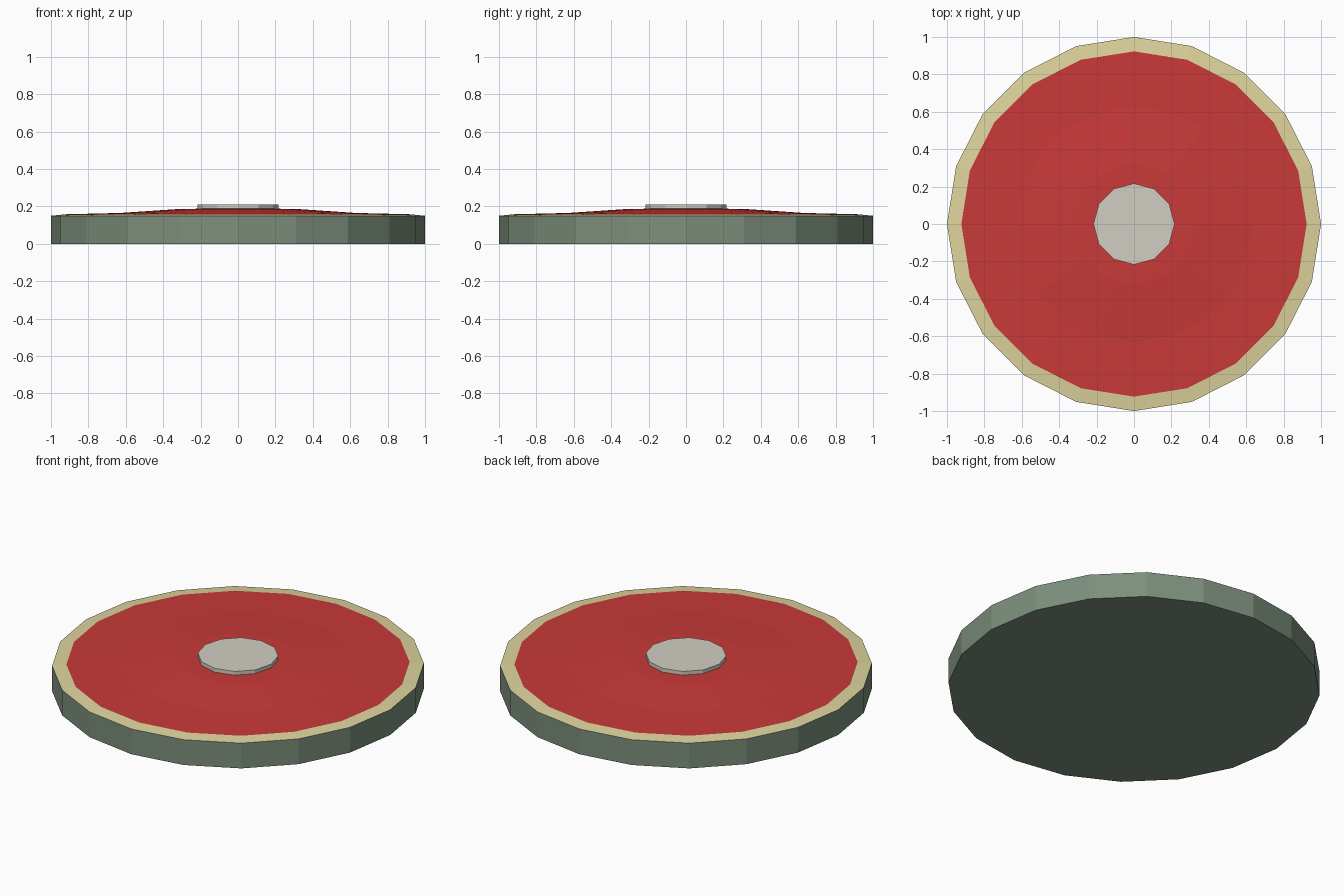
import bpy, bmesh
from math import cos, sin, tau

if "Cube" in bpy.data.objects:
    bpy.data.objects.remove(bpy.data.objects["Cube"])


def material(name, rgb):
    m = bpy.data.materials.new(name)
    # display colour (sRGB) to linear
    m.diffuse_color = (*[(c / 255) ** 2.2 for c in rgb], 1)
    m.use_nodes = True
    m.node_tree.nodes["Principled BSDF"].inputs["Base Color"].default_value = m.diffuse_color
    return m


def lathe(name, profile, sides, mat, cap_bottom=False, cap_top=False):
    """Spin an (r, z) profile, listed bottom to top, into a faceted solid."""
    bm = bmesh.new()
    rings = [[bm.verts.new((r * cos(tau * i / sides), r * sin(tau * i / sides), z))
              for i in range(sides)] for r, z in profile]
    for a, b in zip(rings, rings[1:]):
        for i in range(sides):
            j = (i + 1) % sides
            bm.faces.new((a[i], a[j], b[j], b[i]))
    if cap_bottom:
        bm.faces.new(rings[0][::-1])
    if cap_top:
        bm.faces.new(rings[-1])
    me = bpy.data.meshes.new(name)
    bm.to_mesh(me)
    bm.free()
    me.materials.append(mat)
    ob = bpy.data.objects.new(name, me)
    bpy.context.collection.objects.link(ob)
    return ob


green = material("grey_green", (124, 142, 124))
cream = material("cream", (222, 211, 156))
red = material("red", (200, 60, 60))
pale = material("pale_grey", (208, 205, 193))

# Side wall and underside of the disc
lathe("disc_body", [(1, 0), (1, 0.15)], 20, green, cap_bottom=True)
# Slightly sloped border around the top
lathe("border_ring", [(1, 0.15), (0.923, 0.158)], 20, cream)
# Gently domed red top
lathe("domed_top", [(0.923, 0.158), (0.63, 0.165), (0.32, 0.186), (0.2, 0.188)],
      20, red, cap_top=True)
# Twelve-sided centre cap
lathe("centre_cap", [(0.217, 0.18), (0.217, 0.21)], 12, pale,
      cap_bottom=True, cap_top=True)
